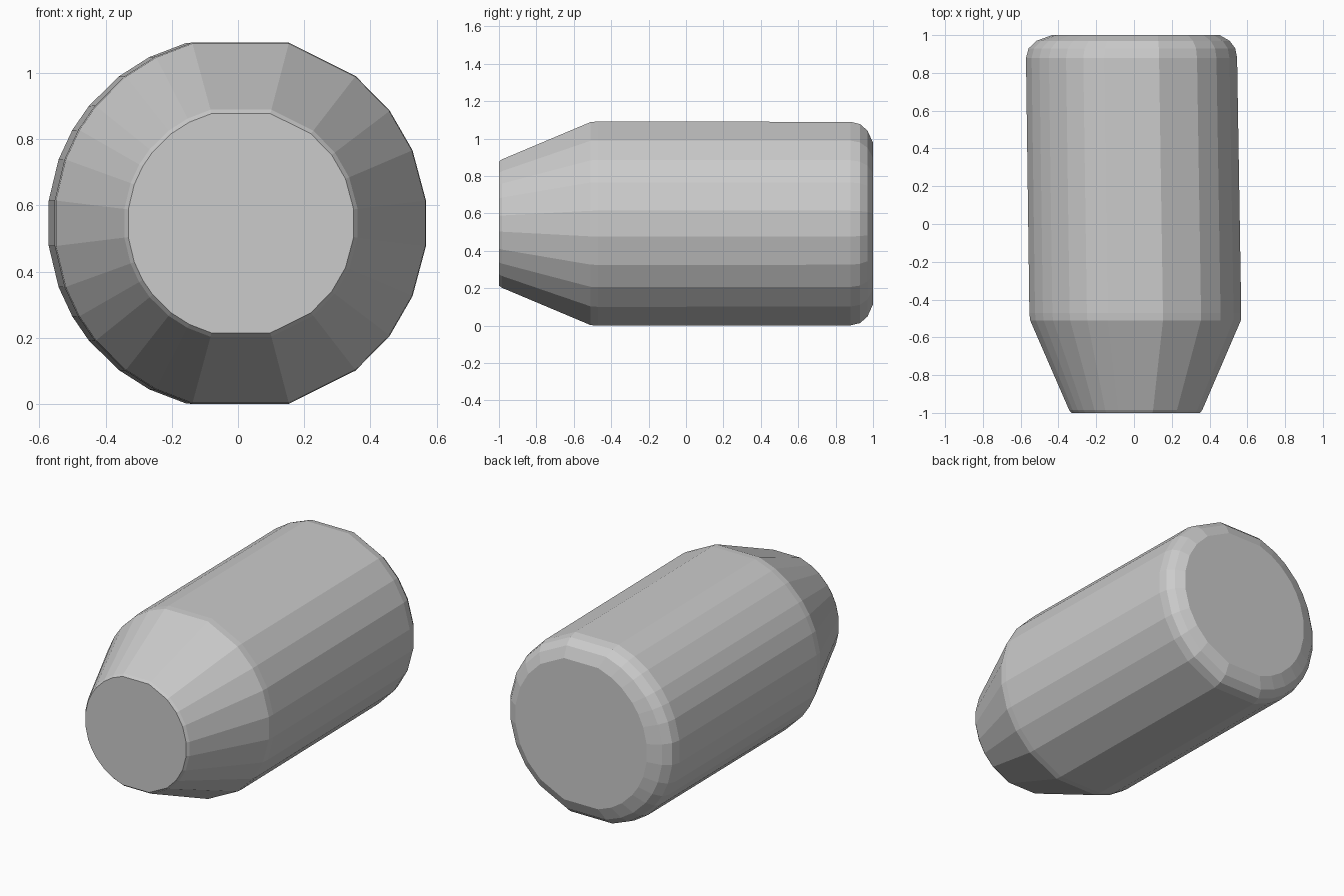
import bpy, bmesh
from math import sin, cos, radians

if "Cube" in bpy.data.objects:
    bpy.data.objects.remove(bpy.data.objects["Cube"])

# Uneven facet angles of the body's cross-section (mirrored below the middle)
half = [7, 23, 37, 52, 75, 105, 117, 128, 141, 150, 160, 173]
angles = half + [-a for a in reversed(half)]

# Rings from front to back: y, radius, centre x (the axis leans slightly)
rings = [
    (-1.0, 0.343, 0.009),
    (-0.985, 0.355, 0.009),
    (-0.51, 0.562, 0.008),
    (-0.47, 0.565, 0.007),
    (0.88, 0.563, -0.013),
    (0.93, 0.551, -0.011),
    (0.97, 0.515, -0.005),
    (1.0, 0.447, 0.01),
]
MID_Z = 0.545

bm = bmesh.new()
loops = []
for y, r, cx in rings:
    loops.append([bm.verts.new((cx + r * cos(radians(a)), y, MID_Z + r * sin(radians(a))))
                  for a in angles])

# Side walls
n = len(angles)
for a, b in zip(loops, loops[1:]):
    for i in range(n):
        j = (i + 1) % n
        bm.faces.new((a[i], a[j], b[j], b[i]))

# Flat ends
bm.faces.new(loops[0])
bm.faces.new(loops[-1])
bmesh.ops.recalc_face_normals(bm, faces=bm.faces)

# Rest the flat underside on the ground
low = min(v.co.z for v in bm.verts)
bmesh.ops.translate(bm, verts=bm.verts, vec=(0, 0, -low))

mesh = bpy.data.meshes.new("tapered_body")
bm.to_mesh(mesh)
bm.free()
body = bpy.data.objects.new("tapered_body", mesh)
bpy.context.collection.objects.link(body)
